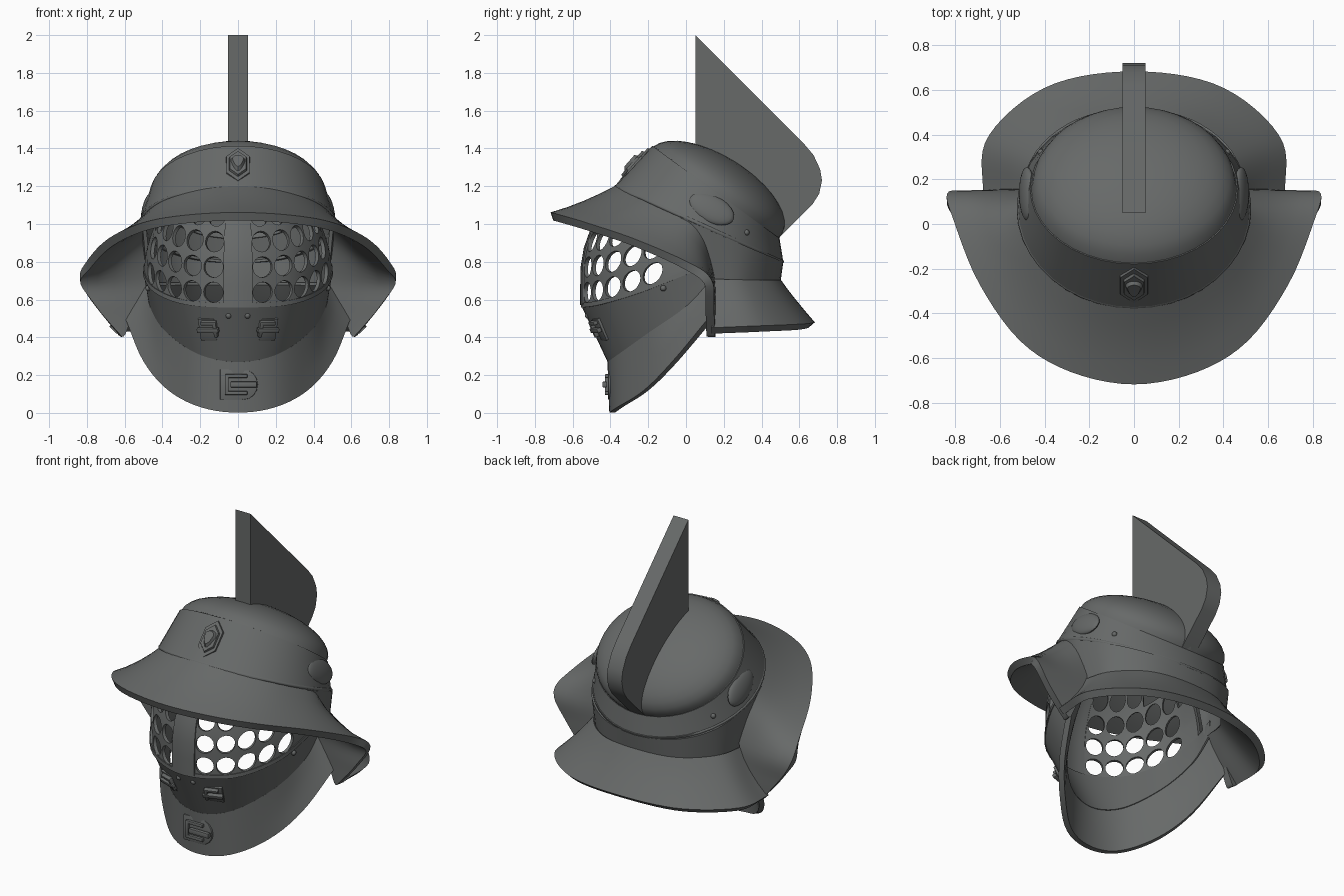
import bpy, bmesh, math
from mathutils import Vector, Matrix

if "Cube" in bpy.data.objects:
    bpy.data.objects.remove(bpy.data.objects["Cube"])

iron = bpy.data.materials.new("dark iron")
iron.diffuse_color = (0.135, 0.142, 0.140, 1)
iron.use_nodes = True
iron.node_tree.nodes["Principled BSDF"].inputs["Base Color"].default_value = iron.diffuse_color


def finish(name, bm, mirror=False, thick=0, angle=35, bevel=0):
    """Turn a bmesh into a named object with its modifiers applied."""
    bmesh.ops.remove_doubles(bm, verts=bm.verts, dist=1e-4)
    bmesh.ops.recalc_face_normals(bm, faces=bm.faces)
    me = bpy.data.meshes.new(name)
    bm.to_mesh(me)
    bm.free()
    me.materials.append(iron)
    ob = bpy.data.objects.new(name, me)
    bpy.context.collection.objects.link(ob)
    if mirror:
        ob.modifiers.new("mirror", 'MIRROR').use_clip = True
    if thick:
        m = ob.modifiers.new("thick", 'SOLIDIFY')
        m.thickness, m.offset = thick, 0
    if bevel:
        m = ob.modifiers.new("bevel", 'BEVEL')
        m.width, m.segments = bevel, 2
    bpy.ops.object.select_all(action='DESELECT')
    ob.select_set(True)
    bpy.context.view_layer.objects.active = ob
    if ob.modifiers:
        bpy.ops.object.convert(target='MESH')
    bpy.ops.object.shade_smooth_by_angle(angle=math.radians(angle))


def spline(pts, n):
    """Smooth curve through points; ends on x = 0 cross the centre squarely."""
    p = [Vector(q) for q in pts]
    ghost = lambda a, b: Vector((-b.x, b.y, b.z)) if abs(a.x) < 1e-6 else 2 * a - b
    p = [ghost(p[0], p[1])] + p + [ghost(p[-1], p[-2])]
    out, segs = [], len(pts) - 1
    for k in range(n + 1):
        i = min(int(k / n * segs), segs - 1)
        t = k / n * segs - i
        a, b, c, d = p[i:i + 4]
        out.append(0.5 * (2 * b + (c - a) * t + (2 * a - 5 * b + 4 * c - d) * t * t
                          + (3 * b - a - 3 * c + d) * t ** 3))
    return out


def skin(bm, rows, closed=False):
    vs = [[bm.verts.new(p) for p in r] for r in rows]
    n = len(rows[0])
    for a, b in zip(vs, vs[1:]):
        for i in range(n if closed else n - 1):
            j = (i + 1) % n
            bm.faces.new((a[i], a[j], b[j], b[i]))
    return vs


def sheet(name, curves, thick, n=20, steps=4):
    """Half sheet lofted between two or three curves, mirrored and thickened."""
    cs = [spline(c, n) for c in curves]
    across = [[cs[0][i].lerp(cs[1][i], k / steps) for k in range(steps + 1)] if len(cs) == 2 else
              [(cs[0][i] * (1 - t) * (1 - 2 * t) + cs[1][i] * 4 * t * (1 - t) + cs[2][i] * t * (2 * t - 1))
               for t in (k / steps for k in range(steps + 1))] for i in range(n + 1)]
    bm = bmesh.new()
    skin(bm, across)
    finish(name, bm, True, thick)


# Skull: tilted elliptical rings for cap and brow band
A = (Vector((0, .157, 1.165)), .45, Vector((0, .325, -.24)))
B = (Vector((0, .07, 1.0)), .51, Vector((0, .435, -.2)))


def ring(r, k=1.0, lift=0.0, n=40):
    c, w, d = r
    up = Vector((0, -d.z, d.y)).normalized()
    return [c + up * lift + d * lift * .7 + Vector((w * k * math.cos(a), 0, 0)) + d * k * math.sin(a)
            for a in (2 * math.pi * i / n for i in range(n))]


bm = bmesh.new()
rows = [ring(A, max(math.cos(t), .001), .19 * math.sin(t)) for t in (math.pi / 2 * i / 9 for i in range(10))]
skin(bm, rows, True)
finish("skull_cap", bm, thick=.015)
bm = bmesh.new()
a, b = ring(A, 1.01), ring(B)
skin(bm, [[p.lerp(q, t) for p, q in zip(a, b)] for t in (0, .25, .5, .75, 1)], True)
finish("brow_band", bm, thick=.02)
for name, r, size in (("band_top_ridge", A, .010), ("band_bottom_ridge", B, .013)):
    bm = bmesh.new()
    loops = [ring(r, 1 + size * math.cos(t) / .47, size * math.sin(t))
             for t in (math.tau * i / 6 for i in range(7))]
    skin(bm, loops, True)
    finish(name, bm, angle=70)

# Back of the skull and neck guard
sheet("nape_wall", [[(.5, -.03, 1.04), (.51, .1, .98), (.43, .32, .88), (.25, .46, .82), (0, .505, .80)],
                    [(.47, .08, .70), (.46, .14, .69), (.42, .3, .69), (.25, .445, .69), (0, .49, .69)]], .02)
sheet("neck_guard", [[(.47, .13, .70), (.42, .3, .69), (.25, .445, .69), (0, .485, .69)],
                     [(.54, .135, .57), (.52, .34, .57), (.30, .51, .58), (0, .56, .59)],
                     [(.66, .135, .435), (.64, .38, .445), (.38, .60, .455), (0, .665, .465)]], .045)

# Wide brim sweeping down into side wings
inner = [(0, -.35, 1.19), (.2, -.31, 1.17), (.38, -.18, 1.115), (.485, -.01, 1.02),
         (.495, .07, .92), (.475, .125, .73), (.53, .135, .58), (.6, .135, .415)]
outer = [(0, -.71, 1.04), (.28, -.655, 1.025), (.50, -.52, .985), (.68, -.27, .90),
         (.795, 0, .78), (.835, .115, .695), (.75, .125, .56), (.63, .13, .415)]
mid = [(Vector(p) + Vector(q)) / 2 - Vector((0, 0, .012)) for p, q in zip(inner, outer)]
sheet("brim", [inner, mid, outer], .045, 35)

# Visor: pierced grille wrapped round the face
jaw_top = [(0, -.54, .57), (.27, -.44, .585), (.43, -.23, .65), (.485, -.02, .735), (.475, .13, .79)]
dense = spline(jaw_top, 200)


def face_point(s, h, k=1.0):
    for p, q in zip(dense, dense[1:]):
        step = (q - p).xy.length
        if s <= step:
            break
        s -= step
    p = p.lerp(q, min(s / step, 1))
    z = p.z + h
    f = k * (1 - 1.7 * max(0, z - .73) ** 2)
    return Vector((p.x * f, p.y * f, z))


bm = bmesh.new()
W, H, R, N = .122, .133, .054, 16
for col, count in enumerate([4, 4, 4, 3, 3, 2]):
    for row in range(count):
        s, h = .07 + W * (col + .5), H * (row + .5)
        outl, hole = [], []
        for i in range(N):
            c, d = math.cos(math.tau * i / N), math.sin(math.tau * i / N)
            m = max(abs(c), abs(d))
            outl.append(face_point(s + c / m * W / 2, h + d / m * H / 2))
            hole.append(face_point(s + c * R, h + d * R))
        rings = skin(bm, [outl, hole], True)
        if col == 5:
            bm.faces.new(rings[1])
finish("visor_grille", bm, True, .02, 40)
bm = bmesh.new()
skin(bm, [[face_point(s, h, 1.014) for s in (0, .035, .075)] for h in (0, .1, .2, .3, .4, .5)])
finish("visor_centre_strip", bm, True, .025)

# Jaw plate and throat bib
jaw_low = [(0, -.40, .27), (.2, -.345, .31), (.37, -.18, .43), (.45, 0, .555), (.47, .13, .69)]
sheet("jaw_plate", [jaw_top, jaw_low], .028)
sheet("jaw_rim", [[(x * 1.012, y * 1.012, z + .012) for x, y, z in jaw_top],
                  [(x * 1.012, y * 1.012, z - .012) for x, y, z in jaw_top]], .02, 20, 1)
sheet("throat_bib", [jaw_low, [(0, -.39, .002), (.19, -.35, .03), (.36, -.21, .12),
                               (.49, -.06, .27), (.585, .125, .49)]], .032)

# Crest fin
bm = bmesh.new()
profile = [(.05, 2), (.62, 1.43), (.675, 1.365), (.71, 1.29), (.72, 1.23), (.705, 1.16),
           (.67, 1.105), (.49, .925), (.4, 1.13), (.28, 1.29), (.05, 1.40)]
for side in skin(bm, [[(x, y, z) for y, z in profile] for x in (-.052, .052)], True):
    bm.faces.new(side)
finish("crest_fin", bm, angle=25)


# Fittings: local -y faces outward
def frame(loc, pitch=0, yaw=0, roll=0):
    return (Matrix.Translation(loc) @ Matrix.Rotation(yaw, 4, 'Z') @ Matrix.Rotation(pitch, 4, 'X')
            @ Matrix.Rotation(roll, 4, 'Y'))


def box(bm, M, loc, size):
    bmesh.ops.create_cube(bm, size=1, matrix=M @ Matrix.Translation(loc) @ Matrix.Diagonal((*size, 1)))


def disc(bm, M, rx, rz, depth, n, taper=1.0, y=0):
    S = Matrix.Diagonal((rx, 1, rz, 1)) @ Matrix.Rotation(math.pi / 2, 4, 'X')
    bmesh.ops.create_cone(bm, cap_ends=True, segments=n, radius1=1, radius2=taper, depth=depth,
                          matrix=M @ Matrix.Translation((0, y, 0)) @ S)


# Front badge: stacked hexagons with a pointed shield boss
M = frame((0, -.265, 1.305), -.72)
bm = bmesh.new()
disc(bm, M, .076, .125, .035, 6, .92)
disc(bm, M, .056, .092, .02, 6, .9, -.02)
finish("front_badge", bm, angle=20)
bm = bmesh.new()
disc(bm, M @ Matrix.Translation((0, 0, .015)), .042, .036, .022, 16, .7, -.035)
for v in bm.verts:
    q = M.inverted() @ v.co
    if q.z < .015:
        q.z = .015 + (q.z - .015) * 2.2
        q.x *= 1 - .4 * (.015 - q.z) / .08
        v.co = M @ q
finish("badge_shield", bm, angle=30)

# Side ovals: smooth low bosses on the band
bm = bmesh.new()
M = frame((.478, .135, 1.08), -.3, math.pi / 2 + .1, .5)
bmesh.ops.create_uvsphere(bm, u_segments=24, v_segments=12, radius=1, matrix=M @ Matrix.Diagonal((.13, .028, .075, 1)))
finish("side_ovals", bm, True)

# Rivets
bm = bmesh.new()
for p in [(.425, -.04, 1.19), (.415, .32, .955), (.475, -.12, .66), (.05, -.52, .515)]:
    bmesh.ops.create_uvsphere(bm, u_segments=10, v_segments=6, radius=.016, matrix=Matrix.Translation(p))
finish("rivets", bm, True, angle=60)

# Paired jaw buckles
bm = bmesh.new()
M = frame((.15, -.452, .45), .43, .33)
box(bm, M, (.01, 0, -.005), (.09, .03, .125))
box(bm, M, (-.005, -.025, .04), (.08, .025, .02))
box(bm, M, (0, -.03, 0), (.12, .025, .025))
box(bm, M, (-.04, -.025, .005), (.02, .025, .09))
finish("jaw_buckles", bm, True, bevel=.004)

# Throat buckle
bm = bmesh.new()
M = frame((0, -.40, .15))
box(bm, M, (-.035, 0, 0), (.12, .025, .16))
disc(bm, M @ Matrix.Translation((.03, 0, 0)), .075, .08, .025, 16)
box(bm, M, (-.005, -.02, .045), (.11, .02, .02))
box(bm, M, (-.005, -.02, -.045), (.11, .02, .02))
box(bm, M, (-.06, -.02, 0), (.02, .02, .11))
box(bm, M, (.03, -.03, 0), (.14, .025, .03))
finish("throat_buckle", bm, bevel=.004)
